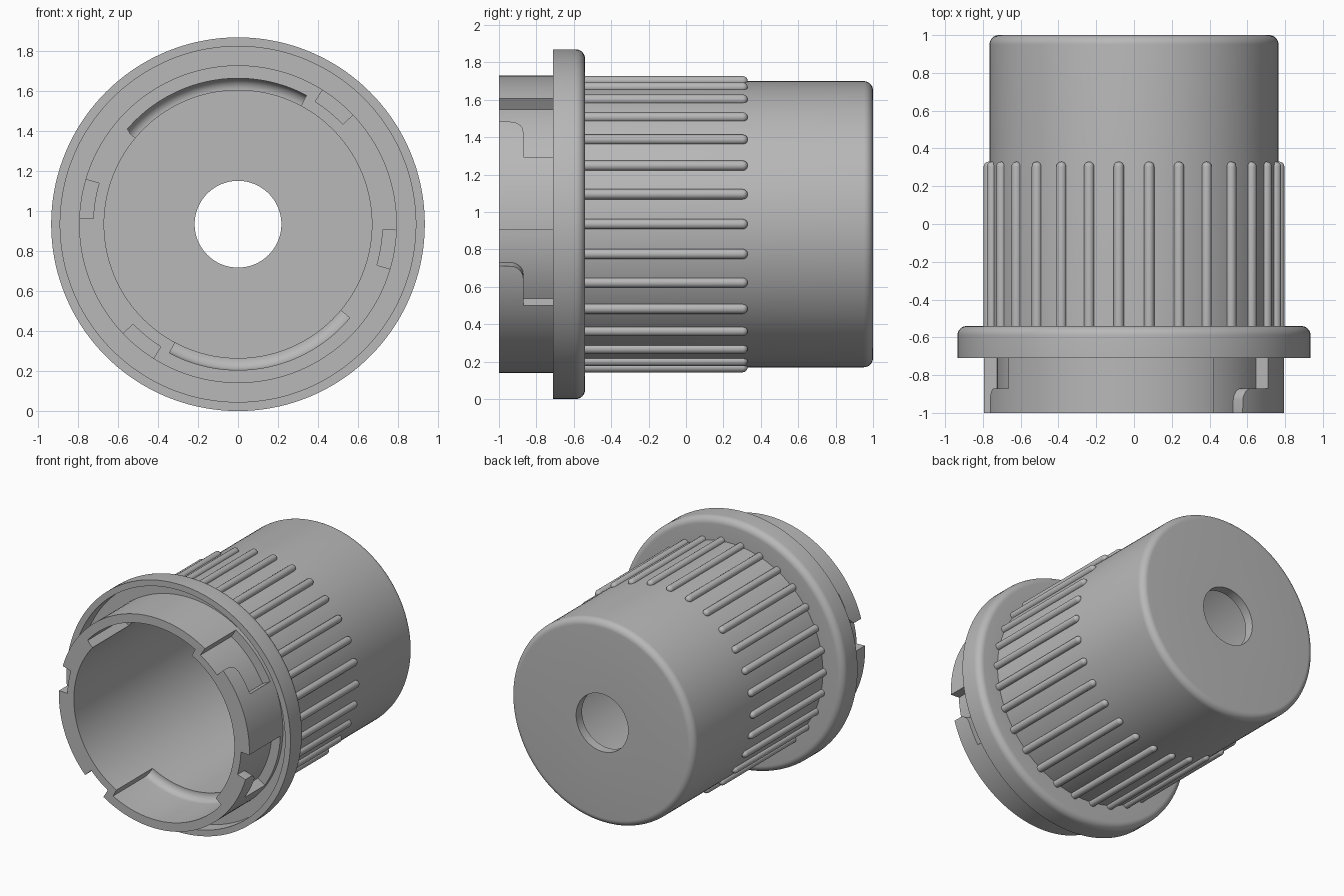
import bpy, bmesh
from math import sin, cos, radians, pi

if "Cube" in bpy.data.objects:
    bpy.data.objects.remove(bpy.data.objects["Cube"])

AXIS_Z = 0.935      # height of the horizontal centre axis
FLANGE_R, COLLAR_R, BODY_R = 0.935, 0.795, 0.765
BORE_R, HOLE_R = 0.67, 0.217

grey = bpy.data.materials.new("plain grey")
grey.use_nodes = True
colour = (0.48, 0.48, 0.48, 1)
grey.diffuse_color = colour
grey.node_tree.nodes["Principled BSDF"].inputs["Base Color"].default_value = colour


def arc(cr, cy, rad, a0, a1, n=8):
    """Quarter-round points (radius, y) for a profile."""
    angles = [radians(a0 + (a1 - a0) * i / n) for i in range(n + 1)]
    return [(cr + rad * cos(a), cy + rad * sin(a)) for a in angles]


def sweep(name, sections, closed=False, centre=(0, AXIS_Z)):
    """Join (angle, profile) sections around an axis parallel to y."""
    bm = bmesh.new()
    rings = []
    for ang, profile in sections:
        c, s = cos(radians(ang)), sin(radians(ang))
        rings.append([bm.verts.new((centre[0] + r * c, y, centre[1] + r * s))
                      for r, y in profile])
    count, m = len(rings), len(rings[0])
    for i in range(count if closed else count - 1):
        a, b = rings[i], rings[(i + 1) % count]
        for j in range(m):
            k = (j + 1) % m
            bm.faces.new((a[j], a[k], b[k], b[j]))
    if not closed:
        bm.faces.new(rings[0])
        bm.faces.new(rings[-1])
    bmesh.ops.remove_doubles(bm, verts=bm.verts[:], dist=1e-6)
    bmesh.ops.recalc_face_normals(bm, faces=bm.faces[:])
    mesh = bpy.data.meshes.new(name)
    bm.to_mesh(mesh)
    bm.free()
    obj = bpy.data.objects.new(name, mesh)
    bpy.context.collection.objects.link(obj)
    mesh.materials.append(grey)
    return obj


def lathe(name, profile, steps):
    return sweep(name, [(360 * i / steps, profile) for i in range(steps)], True)


def activate(obj):
    bpy.ops.object.select_all(action='DESELECT')
    obj.select_set(True)
    bpy.context.view_layer.objects.active = obj


def smooth(obj):
    activate(obj)
    bpy.ops.object.shade_smooth_by_angle(angle=radians(30))


# Hollow housing: collar, recessed flange, barrel and bored end wall
profile = [(BORE_R, -1), (COLLAR_R, -1), (COLLAR_R, -0.6), (0.89, -0.6),
           (0.89, -0.71), (FLANGE_R, -0.71)]
profile += arc(FLANGE_R - 0.05, -0.59, 0.05, 0, 90)
profile += [(BODY_R, -0.54)]
profile += arc(BODY_R - 0.05, 0.95, 0.05, 0, 90)
profile += [(HOLE_R, 1), (HOLE_R, 0.93), (BORE_R, 0.93)]
housing = lathe("housing", profile, 144)

cutters = []


# Bayonet slots: an entry from the front, then a sideways track
def slot_front(a):
    if a < 14.2:
        return -1.05
    if a < 19.2:
        t = (19.2 - a) / 5
        return -0.94 + 0.07 * max(0, 1 - t * t) ** 0.5
    return -0.87


steps = [0, 3, 6, 9, 12, 14.15, 14.25, 14.5, 15, 16, 17, 18, 19.2, 22, 25, 28, 31]
for start in (-2.2, 57.8, 177.8, 237.8):
    cutters.append(sweep("slot_cutter", [
        (start - a, [(0.725, slot_front(a)), (0.85, slot_front(a)),
                     (0.85, -0.63), (0.725, -0.63)]) for a in steps]))

# Two inner relief grooves with a rounded far end
groove = [(0.6, -1.05), (0.73, -1.05)] + arc(0.675, -0.625, 0.055, 0, 90) + [(0.6, -0.57)]
for start in (62, 242):
    cutters.append(sweep("groove_cutter",
                         [(start + 78 * i / 32, groove) for i in range(33)]))

for cutter in cutters:
    cutter.hide_render = True
    mod = housing.modifiers.new("cut", 'BOOLEAN')
    mod.operation = 'DIFFERENCE'
    mod.solver = 'EXACT'
    mod.object = cutter
    activate(housing)
    bpy.ops.object.modifier_apply(modifier=mod.name)
    bpy.data.objects.remove(cutter)
smooth(housing)

# Grip ribs: round bars with domed ends, evenly spaced round the barrel
RIB_R, RIB_COUNT = 0.027, 30
rib_profile = [(0, -0.56), (RIB_R, -0.56)] + arc(0, 0.303, RIB_R, 0, 90, 5)
rib_profile[-1] = (0, 0.33)
for i in range(RIB_COUNT):
    a = 2 * pi * i / RIB_COUNT
    centre = (0.769 * cos(a), AXIS_Z + 0.769 * sin(a))
    rib = sweep(f"grip_rib_{i + 1}", [(360 * k / 16, rib_profile) for k in range(16)],
                True, centre)
    smooth(rib)
